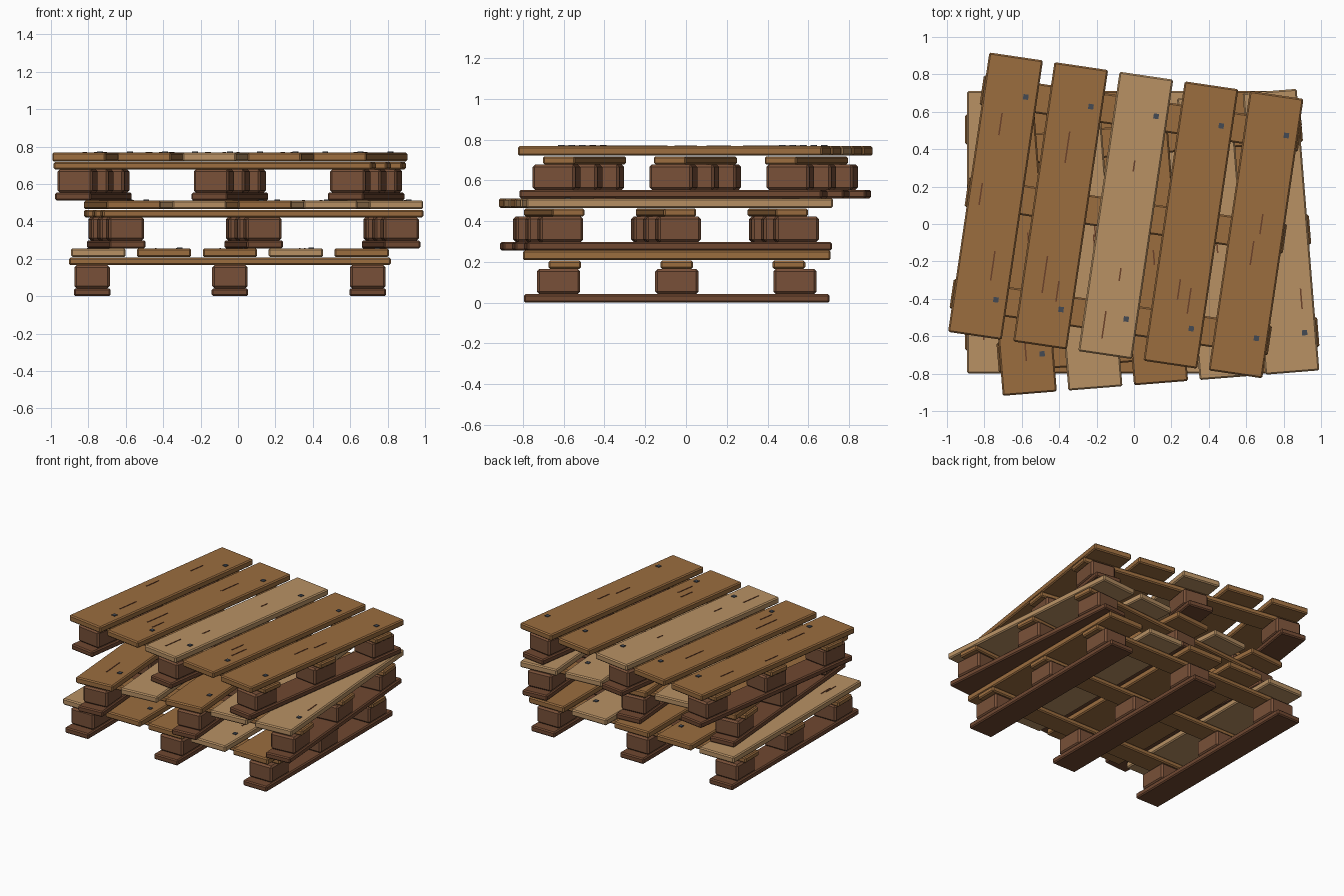
import bpy, bmesh, math, random
from mathutils import Matrix, Vector

random.seed(4)
cube = bpy.data.objects.get("Cube")
if cube:
    bpy.data.objects.remove(cube, do_unlink=True)


def material(name, rgb):
    linear = [((c / 255 + 0.055) / 1.055) ** 2.4 for c in rgb] + [1.0]
    mat = bpy.data.materials.new(name)
    mat.use_nodes = True
    mat.diffuse_color = linear
    shader = mat.node_tree.nodes["Principled BSDF"]
    shader.inputs["Base Color"].default_value = linear
    shader.inputs["Roughness"].default_value = 0.9
    return mat


LIGHT = material("light wood", (184, 145, 100))
MID = material("medium wood", (155, 109, 63))
DARK = material("dark wood", (120, 80, 56))
RUNNER = material("dark runner wood", (112, 72, 49))
GRAIN = material("grain brown", (108, 66, 42))
STEEL = material("nail steel", (68, 74, 84))


def box(name, frame, centre, size, mat, bevel=0.0):
    """Chamfered box placed in the frame of its pallet."""
    bm = bmesh.new()
    bmesh.ops.create_cube(bm, size=1)
    bmesh.ops.scale(bm, vec=size, verts=bm.verts)
    if bevel:
        bmesh.ops.bevel(bm, geom=bm.edges[:], offset=bevel, segments=1,
                        affect='EDGES')
    mesh = bpy.data.meshes.new(name)
    bm.to_mesh(mesh)
    bm.free()
    mesh.materials.append(mat)
    obj = bpy.data.objects.new(name, mesh)
    obj.matrix_world = frame @ Matrix.Translation(Vector(centre))
    bpy.context.collection.objects.link(obj)
    return obj


HEIGHT = 0.256       # one pallet
PITCH = 0.352        # spacing of deck boards
SLAT = (0.29, 1.51, 0.047)


def pallet(level, x, y, degrees, colours, marks):
    frame = (Matrix.Translation((x, y, level * HEIGHT))
             @ Matrix.Rotation(math.radians(degrees), 4, 'Z'))
    tag = ("bottom", "middle", "top")[level] + "_"

    # Runners with three blocks each, and the cross boards above
    for side in (-1, 0, 1):
        box(tag + "runner", frame, (side * 0.737, 0, 0.021),
            (0.195, 1.5, 0.042), RUNNER, 0.008)
        for row in (-1, 0, 1):
            box(tag + "block", frame, (side * 0.737, row * 0.58, 0.104),
                (0.19, 0.212, 0.124), DARK, 0.012)
        box(tag + "cross_board", frame, (0, side * 0.55, 0.186),
            (1.72, 0.16, 0.04), MID, 0.008)

    # Deck boards with two nails each
    for i, mat in enumerate(colours):
        cx = (i - 2) * PITCH
        box(tag + "deck_board", frame, (cx, 0, HEIGHT - SLAT[2] / 2),
            SLAT, mat, 0.008)
        for end in (-1, 1):
            box(tag + "nail", frame, (cx + 0.083, end * 0.548, HEIGHT + 0.001),
                (0.028, 0.028, 0.008), STEEL)

    # Grain scratches
    for i, gx, gy, length in marks:
        box(tag + "grain_mark", frame, ((i - 2) * PITCH + gx, gy, HEIGHT),
            (0.008, length, 0.006), GRAIN)


def random_marks():
    return [(i, random.uniform(-0.08, 0.08), random.uniform(-0.6, 0.6),
             random.uniform(0.06, 0.18)) for i in range(5) for _ in range(2)]


top_marks = [
    (0, -0.03, 0.385, 0.12), (0, -0.08, 0, 0.12), (0, 0.04, -0.37, 0.16),
    (1, -0.01, 0.315, 0.17), (1, -0.03, -0.375, 0.2), (1, 0.05, -0.455, 0.11),
    (2, 0.005, 0.268, 0.06), (2, 0.016, -0.317, 0.07), (2, -0.03, -0.595, 0.15),
    (3, -0.013, -0.35, 0.11), (3, 0.05, -0.402, 0.14),
    (4, 0.02, 0.06, 0.11), (4, -0.007, -0.1, 0.13)]

# Three pallets stacked with a slight twist
pallet(0, -0.043, -0.045, 0, (LIGHT, MID, MID, LIGHT, MID), random_marks())
pallet(1, 0.084, -0.098, 4.6, (MID, LIGHT, MID, LIGHT, LIGHT), random_marks())
pallet(2, -0.044, 0.046, -8.4, (MID, MID, LIGHT, MID, MID), top_marks)
